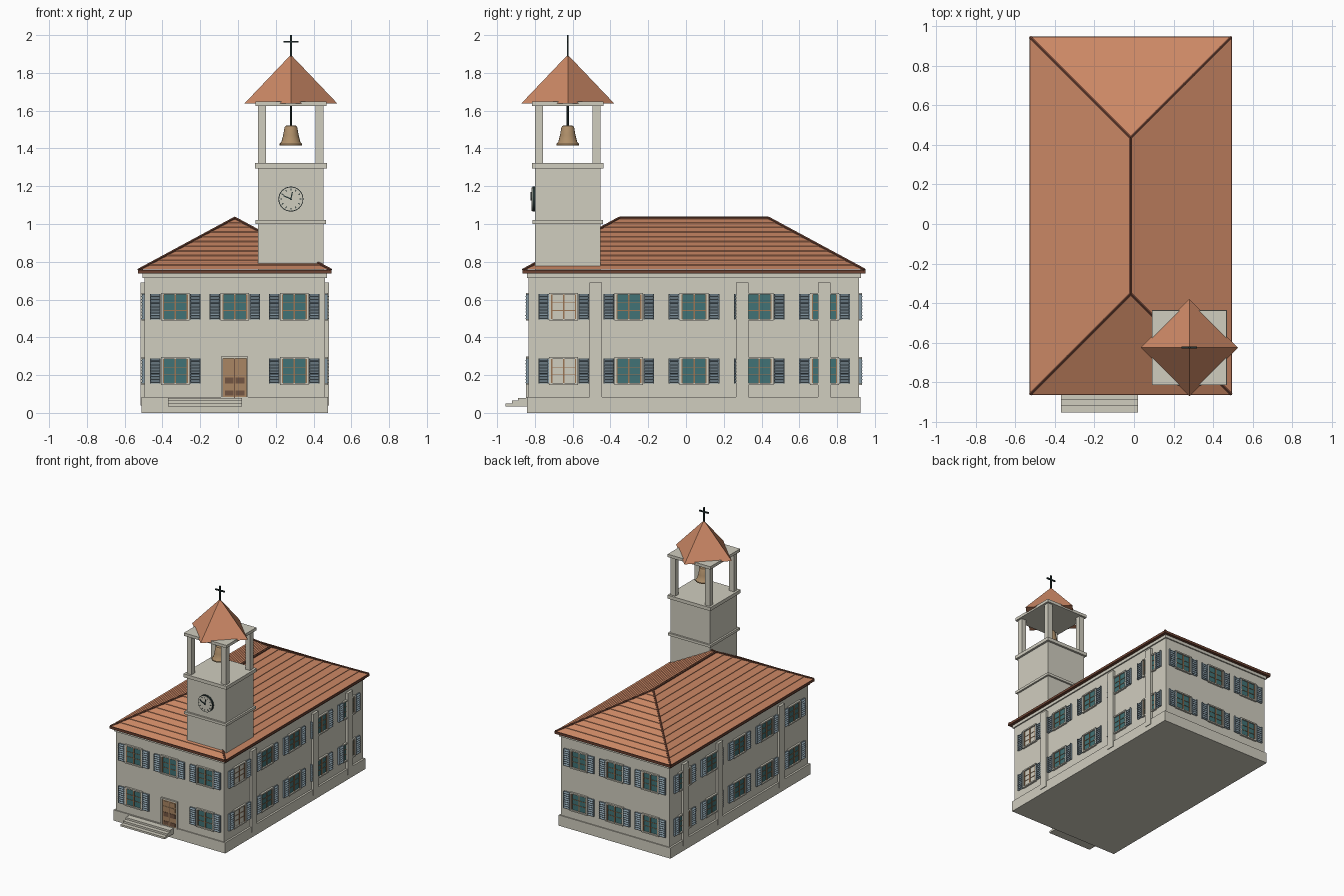
import bpy, bmesh, math
from mathutils import Matrix, Vector

if "Cube" in bpy.data.objects:
    bpy.data.objects.remove(bpy.data.objects["Cube"])

COLOURS = {
    "cream_plaster": (0.63, 0.61, 0.52), "terracotta": (0.60, 0.245, 0.13),
    "brown_trim": (0.15, 0.055, 0.032), "blue_grey_paint": (0.23, 0.31, 0.36),
    "teal_glass": (0.053, 0.17, 0.18), "door_wood": (0.40, 0.24, 0.125),
    "dark_wood": (0.17, 0.09, 0.055), "dark_iron": (0.017, 0.032, 0.032),
    "sash_brown": (0.33, 0.18, 0.09), "bell_bronze": (0.42, 0.27, 0.14),
}
MATS = {}
for key, rgb in COLOURS.items():
    MATS[key] = bpy.data.materials.new(key)
    MATS[key].diffuse_color = (*rgb, 1)

parts = {}  # part name -> (bmesh, material)


def part(name, mat):
    if name not in parts:
        parts[name] = (bmesh.new(), mat)
    return parts[name][0]


def box(name, mat, x0, x1, y0, y1, z0, z1, m=Matrix(), tilt=0):
    mid = Vector(((x0 + x1) / 2, (y0 + y1) / 2, (z0 + z1) / 2))
    size = Matrix.Diagonal((x1 - x0, y1 - y0, z1 - z0, 1))
    bmesh.ops.create_cube(part(name, mat), size=1, matrix=m @ Matrix.Translation(mid)
                          @ Matrix.Rotation(tilt, 4, 'X') @ size)


def block(name, mat, cx, cy, hx, hy, z0, z1):
    box(name, mat, cx - hx, cx + hx, cy - hy, cy + hy, z0, z1)


def beam(name, mat, a, b, w, segs=6):
    a, b = Vector(a), Vector(b)
    rot = (b - a).to_track_quat('Z', 'Y').to_matrix().to_4x4()
    bmesh.ops.create_cone(part(name, mat), cap_ends=True, segments=segs, radius1=w, radius2=w,
                          depth=(b - a).length, matrix=Matrix.Translation((a + b) / 2) @ rot)


# Main building
CX, CY, HX, HY = -0.017, 0.042, 0.478, 0.875
block("plinth", "cream_plaster", CX, CY, 0.493, 0.883, 0, 0.085)
block("walls", "cream_plaster", CX, CY, HX, HY, 0.08, 0.745)
block("cornice", "cream_plaster", CX, CY, HX + 0.01, HY + 0.01, 0.715, 0.742)
block("eaves", "brown_trim", CX, CY, 0.512, 0.907, 0.738, 0.757)

# Side pilasters
for y in (-0.478, 0.298, 0.732):
    block("pilasters", "cream_plaster", CX, y, 0.498, 0.032, 0.04, 0.69)

# Hipped roof in overlapping tile courses
EX, EY, EZ, RZ = 0.508, 0.903, 0.756, 1.03
bm = part("hip_roof", "terracotta")
rings = []
N = 11
for i in range(N):
    for t, lift in ((i / N, 0.004), ((i + 1) / N, 0.0)):
        hx, hy = max(EX * (1 - t), 0.001), EY - EX * t
        z = EZ + (RZ - EZ) * t + lift
        rings.append([bm.verts.new((CX + sx * hx, CY + sy * hy, z))
                      for sx, sy in ((-1, -1), (1, -1), (1, 1), (-1, 1))])
for a, b in zip(rings, rings[1:]):
    for k in range(4):
        bm.faces.new((a[k], a[(k + 1) % 4], b[(k + 1) % 4], b[k]))
bm.faces.new(rings[0][::-1])
bm.faces.new(rings[-1])

# Ridge and hip caps
ends = [(CX, CY + s * (EY - EX), RZ) for s in (-1, 1)]
beam("ridge_caps", "brown_trim", ends[0], ends[1], 0.009)
for sx in (-1, 1):
    for e, sy in zip(ends, (-1, 1)):
        beam("ridge_caps", "brown_trim", (CX + sx * EX, CY + sy * EY, EZ), e, 0.009)


# Windows: local x runs along the wall, local -y points outward
def window(m, u, z, blind=False):
    m = m @ Matrix.Translation((u, 0, z))
    pane = ("blind_panes", "cream_plaster") if blind else ("window_panes", "teal_glass")
    box(*pane, -0.066, 0.066, -0.004, 0.01, -0.066, 0.066, m)
    for s in (-1, 1):
        # surround, sash and shutters
        box("window_surrounds", "cream_plaster", s * 0.071 - 0.005, s * 0.071 + 0.005,
            -0.013, 0.01, -0.07, 0.074, m)
        box("window_surrounds", "cream_plaster", -0.076, 0.076, -0.015, 0.01,
            s * 0.069 - 0.005, s * 0.069 + 0.005, m)
        box("window_sashes", "sash_brown", s * 0.063 - 0.003, s * 0.063 + 0.003,
            -0.009, 0.005, -0.064, 0.064, m)
        box("window_sashes", "sash_brown", -0.064, 0.064, -0.007, 0.005,
            s * 0.02 - 0.0015, s * 0.02 + 0.0015, m)
        c = s * 0.106
        box("shutters", "blue_grey_paint", c - 0.028, c + 0.028, -0.006, 0.005, -0.067, 0.067, m)
        for e in (-1, 1):
            box("shutters", "blue_grey_paint", c + e * 0.025 - 0.003, c + e * 0.025 + 0.003,
                -0.014, 0.005, -0.067, 0.067, m)
        for k in range(8):
            zz = -0.058 + k * 0.0166
            box("shutter_slats", "blue_grey_paint", c - 0.024, c + 0.024,
                -0.019, 0.0, zz - 0.002, zz + 0.002, m, 0.6)
    box("window_sashes", "sash_brown", -0.004, 0.004, -0.009, 0.005, -0.064, 0.064, m)


def wall(x, y, degrees):
    return Matrix.Translation((x, y, 0)) @ Matrix.Rotation(math.radians(degrees), 4, 'Z')


front, back = wall(0, CY - HY, 0), wall(0, CY + HY, 180)
right, left = wall(CX + HX, 0, 90), wall(CX - HX, 0, -90)
for z in (0.222, 0.562):
    for x in (-0.332, -0.017, 0.298):
        if z > 0.4 or x != -0.017:
            window(front, x, z)
        window(back, -x, z)
    for i in range(5):
        y = -0.648 + i * 0.3453
        window(right, y, z, blind=(i == 0))
        window(left, -y, z)

# Front door with panels
D = -0.018
box("door", "door_wood", D - 0.062, D + 0.062, -0.006, 0.01, 0.08, 0.288, front)
for s in (-1, 1):
    box("door_frame", "cream_plaster", D + s * 0.067 - 0.005, D + s * 0.067 + 0.005,
        -0.014, 0.01, 0.08, 0.288, front)
    c = D + s * 0.029
    for z0, z1 in ((0.092, 0.118), (0.155, 0.188)):
        box("door_panels", "dark_wood", c - 0.023, c + 0.023, -0.009, 0, z0, z1, front)
    for z0 in (0.203, 0.245):
        box("door_upper_panels", "door_wood", c - 0.023, c + 0.023, -0.009, 0, z0, z0 + 0.032, front)
box("door_panels", "dark_wood", D - 0.002, D + 0.002, -0.009, 0, 0.08, 0.288, front)
box("door_frame", "cream_plaster", D - 0.072, D + 0.072, -0.014, 0.01, 0.288, 0.298, front)

# Front steps
for i, y in enumerate((-0.955, -0.922, -0.889)):
    box("front_steps", "cream_plaster", -0.37, 0.02, y, -0.835, 0.035 + i * 0.015, 0.05 + i * 0.015)

# Bell tower
TX, TY, TH = 0.28, -0.626, 0.173
block("tower", "cream_plaster", TX, TY, TH, TH, 0.75, 1.30)
for z0, z1, h in ((1.0, 1.02, 0.187), (1.295, 1.322, 0.19), (1.625, 1.648, 0.188)):
    block("tower_bands", "cream_plaster", TX, TY, h, h, z0, z1)
for sx in (-1, 1):
    for sy in (-1, 1):
        block("belfry_posts", "cream_plaster", TX + sx * 0.152, TY + sy * 0.152, 0.021, 0.021, 1.31, 1.63)

# Tower roof, turned to a diamond
bmesh.ops.create_cone(part("tower_roof", "terracotta"), cap_ends=True, segments=4, radius1=0.246,
                      radius2=0.0, depth=0.258, matrix=Matrix.Translation((TX, TY, 1.767)))

# Cross and bell rod
block("cross", "dark_iron", TX, TY, 0.005, 0.005, 1.88, 2.0)
block("cross", "dark_iron", TX, TY, 0.04, 0.005, 1.96, 1.97)
beam("bell_rod", "dark_iron", (TX, TY, 1.51), (TX, TY, 1.63), 0.006, 8)

# Bell, turned from a profile
bm = part("bell", "bell_bronze")
profile = [(0.0, 1.43), (0.05, 1.425), (0.06, 1.416), (0.06, 1.424), (0.05, 1.435),
           (0.041, 1.47), (0.034, 1.51), (0.028, 1.52), (0.0, 1.522)]
vs = [bm.verts.new((TX + r, TY, z)) for r, z in profile]
es = [bm.edges.new(p) for p in zip(vs, vs[1:])]
bmesh.ops.spin(bm, geom=vs + es, cent=(TX, TY, 0), axis=(0, 0, 1),
               angle=math.tau, steps=20, use_duplicate=False)
bmesh.ops.remove_doubles(bm, verts=bm.verts, dist=0.0005)

# Clock on the tower front
clock = Matrix.Translation((TX, TY - TH, 1.132))
for name, mat, r, d in (("clock_rim", "dark_iron", 0.066, 0.014), ("clock_face", "cream_plaster", 0.062, 0.018)):
    bmesh.ops.create_cone(part(name, mat), cap_ends=True, segments=32, radius1=r, radius2=r, depth=d,
                          matrix=clock @ Matrix.Translation((0, -d / 2, 0)) @ Matrix.Rotation(math.pi / 2, 4, 'X'))
for k in range(12):
    box("clock_marks", "dark_iron", -0.0025, 0.0025, -0.020, -0.015, 0.046, 0.056,
        clock @ Matrix.Rotation(k * math.tau / 12, 4, 'Y'))
for deg, length in ((-65, 0.044), (12, 0.038)):
    box("clock_hands", "dark_iron", -0.003, 0.003, -0.023, -0.015, -0.006, length,
        clock @ Matrix.Rotation(math.radians(deg), 4, 'Y'))

# Turn every part into an object
for name, (bm, mat) in parts.items():
    bmesh.ops.recalc_face_normals(bm, faces=bm.faces)
    mesh = bpy.data.meshes.new(name)
    bm.to_mesh(mesh)
    bm.free()
    mesh.materials.append(MATS[mat])
    obj = bpy.data.objects.new(name, mesh)
    bpy.context.collection.objects.link(obj)
    if name in ("bell", "bell_rod", "clock_rim", "clock_face"):
        bpy.context.view_layer.objects.active = obj
        obj.select_set(True)
        bpy.ops.object.shade_smooth_by_angle()
        obj.select_set(False)

for m in bpy.data.materials:
    if m.users and not m.is_grease_pencil:
        m.use_nodes = True
        m.node_tree.nodes["Principled BSDF"].inputs["Base Color"].default_value = m.diffuse_color
